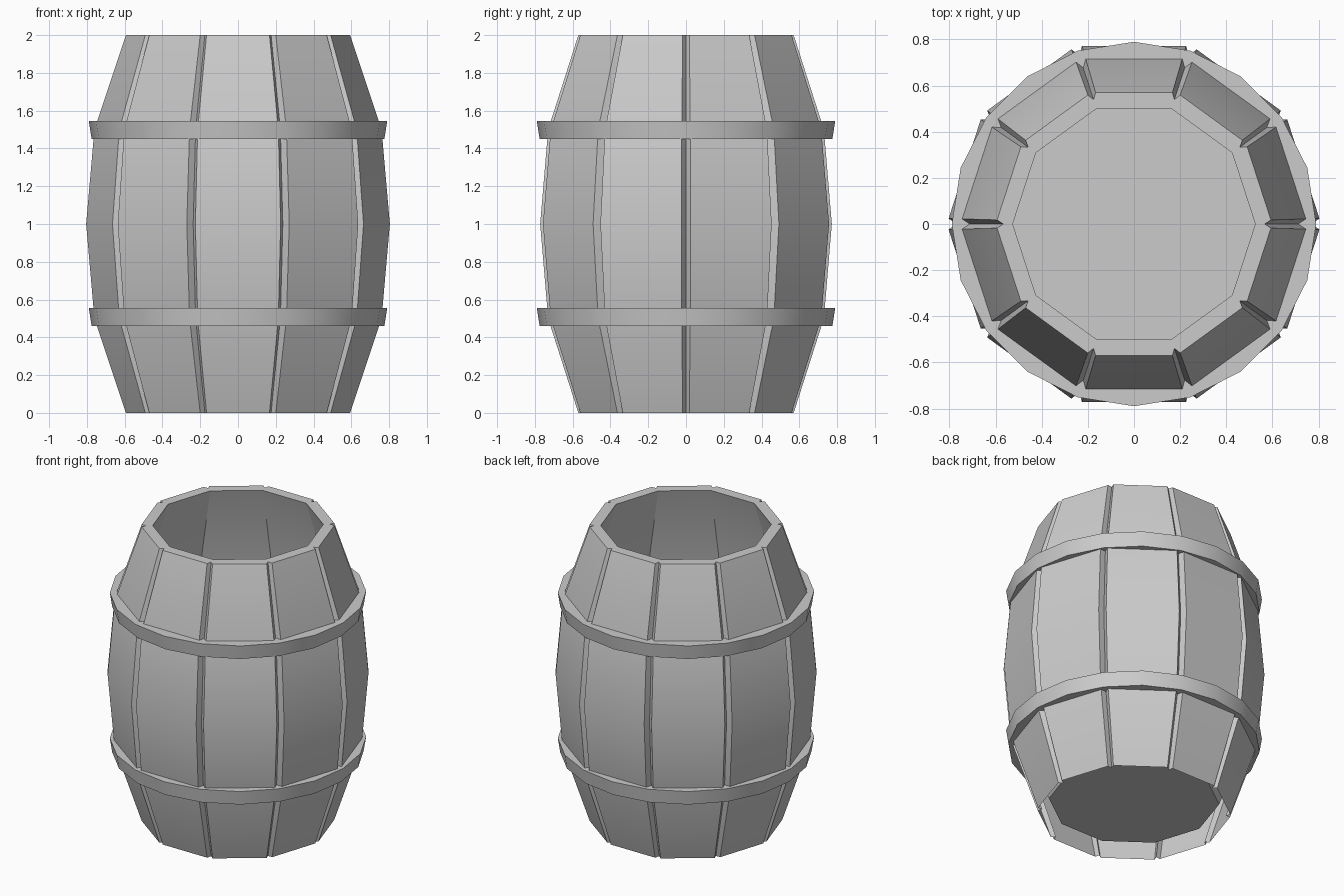
import bpy, bmesh
from math import pi, sin, cos, tan, radians

if "Cube" in bpy.data.objects:
    bpy.data.objects.remove(bpy.data.objects["Cube"])

SIDES = 10
HALF = pi / SIDES


def make_object(name, bm):
    mesh = bpy.data.meshes.new(name)
    bm.to_mesh(mesh)
    bm.free()
    obj = bpy.data.objects.new(name, mesh)
    bpy.context.collection.objects.link(obj)
    bpy.ops.object.select_all(action='DESELECT')
    obj.select_set(True)
    bpy.context.view_layer.objects.active = obj
    bpy.ops.object.shade_smooth_by_angle(angle=radians(30))
    return obj


def bridge(bm, a, b):
    n = len(a)
    for i in range(n):
        j = (i + 1) % n
        bm.faces.new((a[i], a[j], b[j], b[i]))


def stave_ring(bm, apothem, z, grooved):
    # each stave gives two edge points, followed by one seam point
    ring = []
    w = apothem * tan(HALF) * 0.9
    seam = apothem * 0.995 if grooved else apothem / cos(HALF)
    for k in range(SIDES):
        a = -pi / 2 + k * 2 * HALF
        for t in (-w, w):
            ring.append(bm.verts.new((apothem * cos(a) - t * sin(a),
                                      apothem * sin(a) + t * cos(a), z)))
        s = a + HALF
        ring.append(bm.verts.new((seam * cos(s), seam * sin(s), z)))
    return ring


# Barrel body: grooved outside, flat rim, inside wall and raised floor
outer = [(0.57, 0), (0.73, 0.5), (0.772, 1), (0.73, 1.5), (0.57, 2)]
inner = [(0.50, 2), (0.65, 1.5), (0.69, 1), (0.65, 0.5), (0.50, 0.08)]
bm = bmesh.new()
rings = [stave_ring(bm, a, z, True) for a, z in outer]
rings += [stave_ring(bm, a, z, False) for a, z in inner]
for lo, hi in zip(rings, rings[1:]):
    bridge(bm, lo, hi)
bm.faces.new(rings[-1])
make_object("barrel_staves", bm)


# Two slightly flared hoops
def hoop(name, z0, z1):
    bm = bmesh.new()
    section = [(0.775, z0), (0.79, z1), (0.71, z1), (0.71, z0)]
    loops = [[bm.verts.new((r * cos(i * pi / 10), r * sin(i * pi / 10), z))
              for i in range(20)] for r, z in section]
    for k in range(4):
        bridge(bm, loops[k], loops[(k + 1) % 4])
    make_object(name, bm)


hoop("lower_hoop", 0.46, 0.555)
hoop("upper_hoop", 1.45, 1.545)
